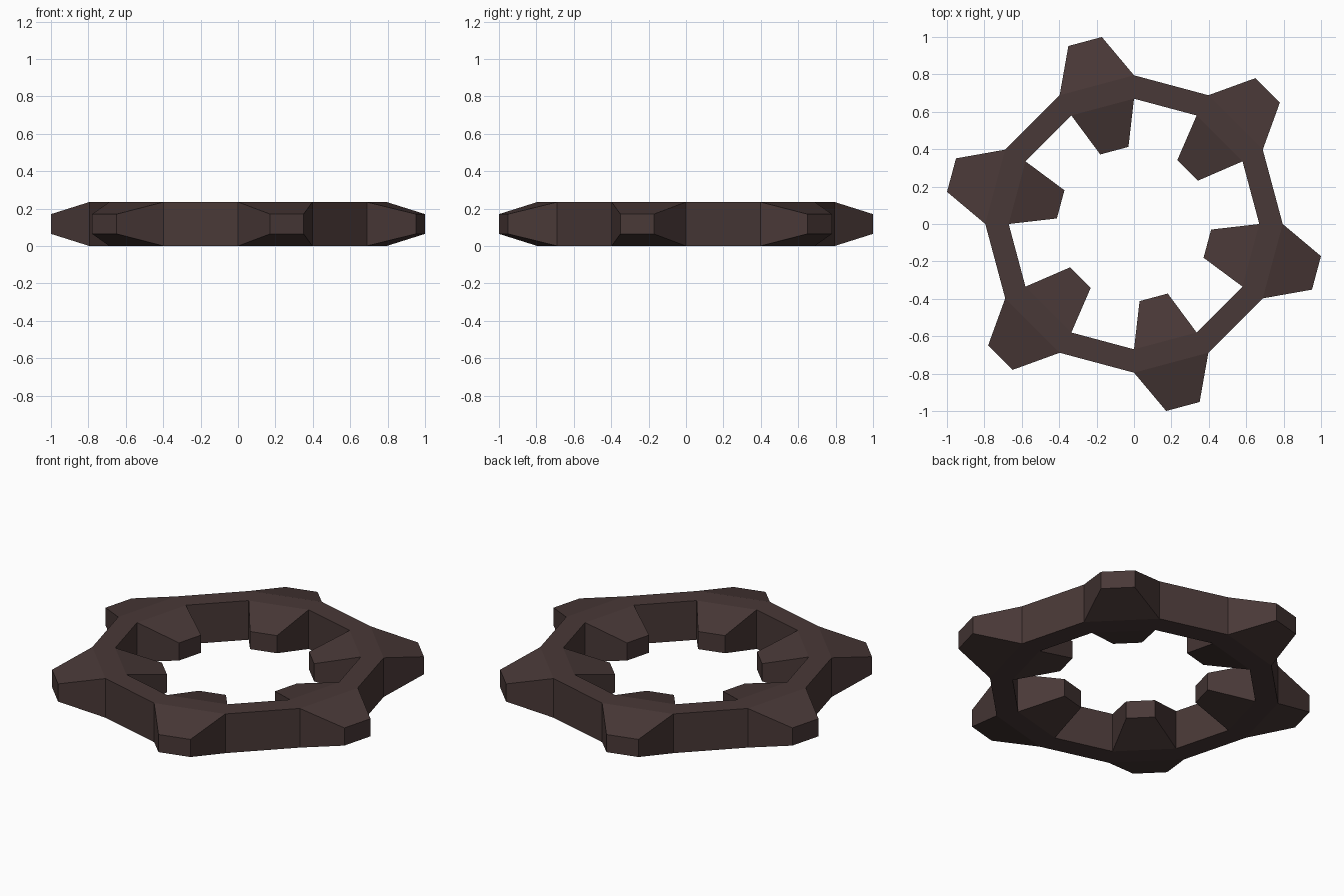
import bpy, bmesh, math
from mathutils import Vector

if "Cube" in bpy.data.objects:
    bpy.data.objects.remove(bpy.data.objects["Cube"])

H, R_OUT, R_IN = 0.235, 0.795, 0.67      # ring height and corner radii
TIP_OUT, TIP_IN, SCALE = 1.010, 0.406, 0.45

mat = bpy.data.materials.new("dark brown")
mat.diffuse_color = (0.066, 0.040, 0.038, 1)
mat.use_nodes = True
mat.node_tree.nodes["Principled BSDF"].inputs["Base Color"].default_value = mat.diffuse_color

bm = bmesh.new()

# Twelve-sided ring with a square section
loops = []
for i in range(12):
    a = math.radians(30 * i)
    c, s = math.cos(a), math.sin(a)
    loops.append([bm.verts.new((r * c, r * s, z)) for r, z in
                  ((R_OUT, 0), (R_OUT, H), (R_IN, H), (R_IN, 0))])
teeth = []
for i in range(12):
    p, q = loops[i], loops[(i + 1) % 12]
    for k in range(4):
        n = (k + 1) % 4
        f = bm.faces.new((p[k], q[k], q[n], p[n]))
        # Every other outer and inner wall grows a tooth
        if i % 2 == 1 and k in (0, 2):
            teeth.append((f, math.radians(30 * i + 15), TIP_OUT if k == 0 else TIP_IN))

# Tapered teeth, outward and inward
for f, a, dist in teeth:
    tip = bmesh.ops.extrude_discrete_faces(bm, faces=[f])["faces"][0]
    old = tip.calc_center_median()
    new = Vector((dist * math.cos(a), dist * math.sin(a), H / 2))
    for v in tip.verts:
        v.co = new + (v.co - old) * SCALE

bmesh.ops.recalc_face_normals(bm, faces=bm.faces[:])
mesh = bpy.data.meshes.new("toothed_ring")
bm.to_mesh(mesh)
bm.free()
mesh.materials.append(mat)
ring = bpy.data.objects.new("toothed_ring", mesh)
bpy.context.collection.objects.link(ring)
